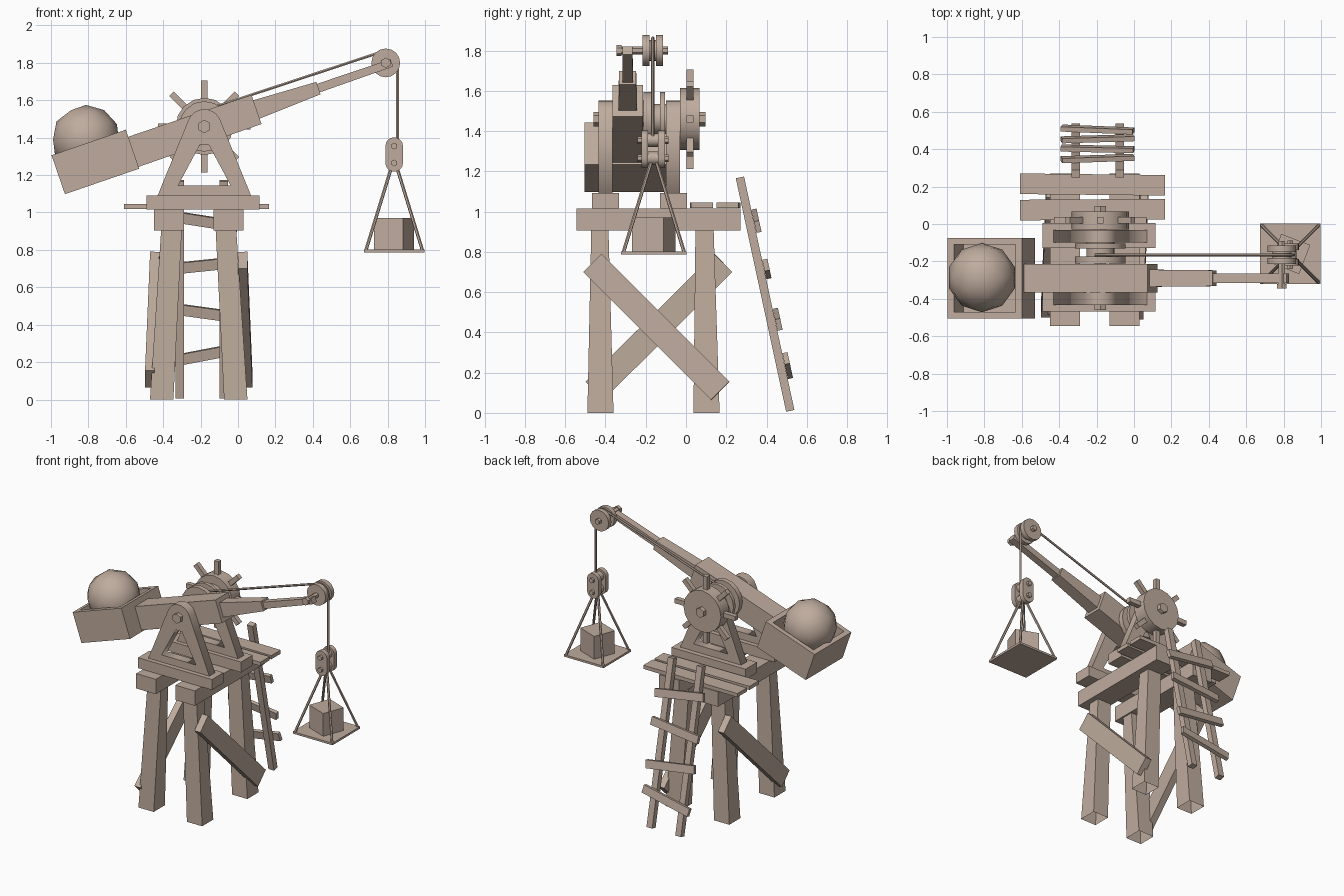
import bpy, bmesh
from math import radians, sin, cos, pi
from mathutils import Matrix, Vector

cube = bpy.data.objects.get("Cube")
if cube:
    bpy.data.objects.remove(cube)

wood = bpy.data.materials.new("pale_wood")
wood.use_nodes = True
wood.diffuse_color = (0.52, 0.41, 0.34, 1)
wood.node_tree.nodes["Principled BSDF"].inputs["Base Color"].default_value = (0.52, 0.41, 0.34, 1)


def add_object(name, mesh, smooth=False):
    mesh.materials.clear()
    mesh.materials.append(wood)
    if smooth:
        mesh.shade_smooth()
        mesh.set_sharp_from_angle(angle=radians(35))
    ob = bpy.data.objects.new(name, mesh)
    bpy.context.collection.objects.link(ob)
    return ob


def finish(name, bm, matrix=Matrix(), smooth=False):
    bm.transform(matrix)
    bmesh.ops.recalc_face_normals(bm, faces=bm.faces)
    mesh = bpy.data.meshes.new(name)
    bm.to_mesh(mesh)
    bm.free()
    return add_object(name, mesh, smooth)


def box(name, lo, hi, matrix=Matrix()):
    lo, hi = Vector(lo), Vector(hi)
    bm = bmesh.new()
    bmesh.ops.create_cube(bm, size=1, matrix=Matrix.Translation((lo + hi) / 2)
                          @ Matrix.Diagonal((hi - lo).to_4d()))
    return finish(name, bm, matrix)


def loft(name, ends, matrix=Matrix(), open_bottom=False):
    """Four-sided post through two level rectangles: x, y, z, width, depth."""
    bm = bmesh.new()
    rings = [[bm.verts.new((x + sx * w / 2, y + sy * d / 2, z))
              for sx, sy in ((-1, -1), (1, -1), (1, 1), (-1, 1))] for x, y, z, w, d in ends]
    for i in range(4):
        j = (i + 1) % 4
        bm.faces.new((rings[0][i], rings[0][j], rings[1][j], rings[1][i]))
    bm.faces.new(rings[1])
    if not open_bottom:
        bm.faces.new(rings[0])
    return finish(name, bm, matrix)


def beam(name, start, end, width, depth):
    """Straight timber between two points, its width kept along x."""
    start, end = Vector(start), Vector(end)
    z = (end - start).normalized()
    y = z.cross(Vector((1, 0, 0))).normalized()
    frame = Matrix((y.cross(z), y, z)).transposed().to_4x4()
    length = (end - start).length
    return loft(name, [(0, 0, 0, width, depth), (0, 0, length, width, depth)],
                Matrix.Translation(start) @ frame)


def disc(name, x, z, radius, y0, y1, sides=16):
    bm = bmesh.new()
    bmesh.ops.create_cone(bm, cap_ends=True, segments=sides, radius1=radius,
                          radius2=radius, depth=y1 - y0)
    return finish(name, bm, Matrix.Translation((x, (y0 + y1) / 2, z))
                  @ Matrix.Rotation(pi / 2, 4, "X"), sides > 8)


def to_mesh(name, curve, matrix=Matrix(), smooth=False):
    temp = bpy.data.objects.new(name, curve)
    mesh = bpy.data.meshes.new_from_object(temp)
    bpy.data.objects.remove(temp)
    mesh.transform(matrix)
    return add_object(name, mesh, smooth)


def add_spline(curve, points, closed):
    spline = curve.splines.new("POLY")
    spline.points.add(len(points) - 1)
    for p, co in zip(spline.points, points):
        p.co = (*co, 0, 1) if len(co) == 2 else (*co, 1)
    spline.use_cyclic_u = closed


def plate(name, outlines, y0, y1):
    """Outlines in the x-z plane, filled and given depth along y."""
    curve = bpy.data.curves.new(name, "CURVE")
    curve.dimensions, curve.fill_mode = "2D", "BOTH"
    curve.extrude = (y1 - y0) / 2
    for points in outlines:
        add_spline(curve, points, True)
    return to_mesh(name, curve, Matrix.Translation((0, (y0 + y1) / 2, 0))
                   @ Matrix.Rotation(pi / 2, 4, "X"))


def rope(name, points, radius=0.008):
    curve = bpy.data.curves.new(name, "CURVE")
    curve.dimensions = "3D"
    curve.bevel_depth, curve.bevel_resolution = radius, 1
    curve.use_fill_caps = True
    add_spline(curve, points, False)
    return to_mesh(name, curve, smooth=True)


def arc(cx, cz, r, a0, a1, steps=8):
    angles = [radians(a0 + (a1 - a0) * i / steps) for i in range(steps + 1)]
    return [(cx + r * cos(a), cz + r * sin(a)) for a in angles]


# Tower: splayed legs, top beams and one diagonal brace per side
MID = -0.21
for side, label in ((-1, "right"), (1, "left")):
    loft(f"front_leg_{label}", [(MID + side * 0.198, -0.425, 0, 0.125, 0.13),
                                (MID + side * 0.145, -0.428, 0.92, 0.11, 0.085)], open_bottom=True)
    loft(f"back_leg_{label}", [(MID + side * 0.198, 0.102, 0, 0.125, 0.13),
                               (MID + side * 0.145, 0.092, 0.92, 0.11, 0.09)], open_bottom=True)
    x = MID + side * 0.16
    box(f"top_beam_{label}", (x - 0.08, -0.545, 0.905), (x + 0.08, 0.27, 1.015))
    beam(f"brace_{label}", (MID + side * 0.235, -0.465 * side - 0.14 * (side < 0) - 0.14 * (side < 0), 0.745),
         (MID + side * 0.262, 0.17 if side > 0 else -0.455, 0.11), 0.05, 0.127)

# Deck: cross beams and rear planks
for y in (-0.4, -0.062):
    box("cross_beam", (-0.49, y - 0.067, 1.015), (0.115, y + 0.067, 1.092))
for y, turn in ((0.077, 0.4), (0.211, -0.6)):
    box("deck_plank", (-0.387, -0.055, 1.018), (0.387, 0.055, 1.045),
        Matrix.Translation((-0.222, y, 0)) @ Matrix.Rotation(radians(turn), 4, "Z"))

# Ladder: leaning rails with crooked rungs
for x in (-0.312, -0.077):
    beam("ladder_rail", (x, 0.518, 0.01), (x, 0.268, 1.17), 0.046, 0.042)
for z, tilt in ((0.235, -11), (0.465, 8), (0.715, -6), (0.955, 9)):
    y = 0.35 + (0.955 - z) * 0.2155
    box("ladder_rung", (-0.195, -0.013, -0.029), (0.195, 0.013, 0.029),
        Matrix.Translation((-0.195, y, z)) @ Matrix.Rotation(radians(12.2), 4, "X")
        @ Matrix.Rotation(radians(tilt), 4, "Y"))

# Axle supports with an open triangle
AX, AZ = -0.18, 1.46
outer = [(AX - 0.25, 1.09), (AX + 0.25, 1.09)] + arc(AX, AZ, 0.092, 20, 160, 10)
hole = [(AX - 0.14, 1.145), (AX - 0.025, 1.36), (AX + 0.025, 1.36), (AX + 0.14, 1.145)]
for y in (-0.4, -0.065):
    plate("axle_support", [outer, hole], y - 0.034, y + 0.034)

# Winch: axle, drum, hand wheel and spokes
disc("axle", AX, AZ, 0.036, -0.46, 0.097, 6)
disc("drum", AX, AZ, 0.075, -0.21, -0.09)
disc("drum_flange", AX, AZ, 0.135, -0.21, -0.175)
disc("drum_flange", AX, AZ, 0.135, -0.13, -0.105)
disc("hand_wheel", AX, AZ, 0.153, -0.03, 0.068)
for i in range(8):
    box("wheel_spoke", (0.12, 0.003, -0.017), (0.247, 0.037, 0.017),
        Matrix.Translation((AX, 0, AZ)) @ Matrix.Rotation(i * pi / 4, 4, "Y"))

# Stepped arm
TILT = 19
pivot = Matrix.Translation((AX, -0.29, 1.455))
along = pivot @ Matrix.Rotation(radians(90 - TILT), 4, "Y")
loft("arm_base", [(0, 0, -0.42, 0.17, 0.152), (0, 0, 0.295, 0.165, 0.152)], along)
loft("arm_middle", [(0, 0, 0.28, 0.105, 0.092), (0, 0, 0.645, 0.07, 0.085)], along)
loft("arm_tip", [(0, 0, 0.63, 0.048, 0.052), (0, 0, 1.06, 0.042, 0.05)], along)

# Counterweight crate, open on top, and boulder
bm = bmesh.new()
bmesh.ops.create_cube(bm, size=1, matrix=Matrix.Translation((-0.611, 0, 0.015))
                      @ Matrix.Diagonal((0.42, 0.43, 0.22, 1)))
top = max(bm.faces, key=lambda f: f.calc_center_median().z)
bmesh.ops.inset_region(bm, faces=[top], thickness=0.05)
pushed = bmesh.ops.extrude_discrete_faces(bm, faces=[top])["faces"][0]
bmesh.ops.translate(bm, verts=pushed.verts, vec=(0, 0, -0.16))
finish("crate", bm, pivot @ Matrix.Rotation(radians(-TILT), 4, "Y"))

bm = bmesh.new()
bmesh.ops.create_icosphere(bm, subdivisions=2, radius=0.185)
finish("boulder", bm, Matrix.Translation((-0.813, -0.287, 1.39)), True)

# Tip pulley
PX, PZ, RY = 0.79, 1.80, -0.165
disc("pulley_pin", PX, PZ, 0.02, -0.345, -0.09, 6)
disc("pulley_pin_head", PX, PZ, 0.028, -0.345, -0.32, 6)
disc("pulley_core", PX, PZ, 0.052, -0.21, -0.12)
for y in (-0.198, -0.132):
    disc("pulley_flange", PX, PZ, 0.077, y - 0.017, y + 0.017)

# Hoist rope from the drum over the pulley to the block
path = [(AX - 0.028, AZ + 0.077)] + arc(PX, PZ, 0.063, 110, 0) + [(PX + 0.063, 1.36)]
rope("hoist_rope", [(x, RY, z) for x, z in path])

# Hanging block
BX = 0.835
outline = arc(BX, 1.355, 0.047, 0, 180) + arc(BX, 1.265, 0.047, 180, 360)
for y in (-0.205, -0.122):
    plate("block_cheek", [outline], y - 0.017, y + 0.017)
for z in (1.355, 1.265):
    disc("block_pin", BX, z, 0.018, -0.24, -0.087, 6)
    disc("block_sheave", BX, z, 0.033, -0.19, -0.137, 12)

# Tray, slings and cargo
TY = -0.16
box("tray", (BX - 0.162, TY - 0.162, 0.787), (BX + 0.162, TY + 0.162, 0.802))
for sx in (-1, 1):
    for sy in (-1, 1):
        rope("sling", [(BX + sx * 0.152, TY + sy * 0.152, 0.795),
                       (BX + sx * 0.012, TY + sy * 0.012, 1.25)], 0.009)
box("cargo_box", (-0.083, -0.083, 0.8), (0.083, 0.083, 0.97),
    Matrix.Translation((BX, TY, 0)) @ Matrix.Rotation(radians(-21), 4, "Z"))
